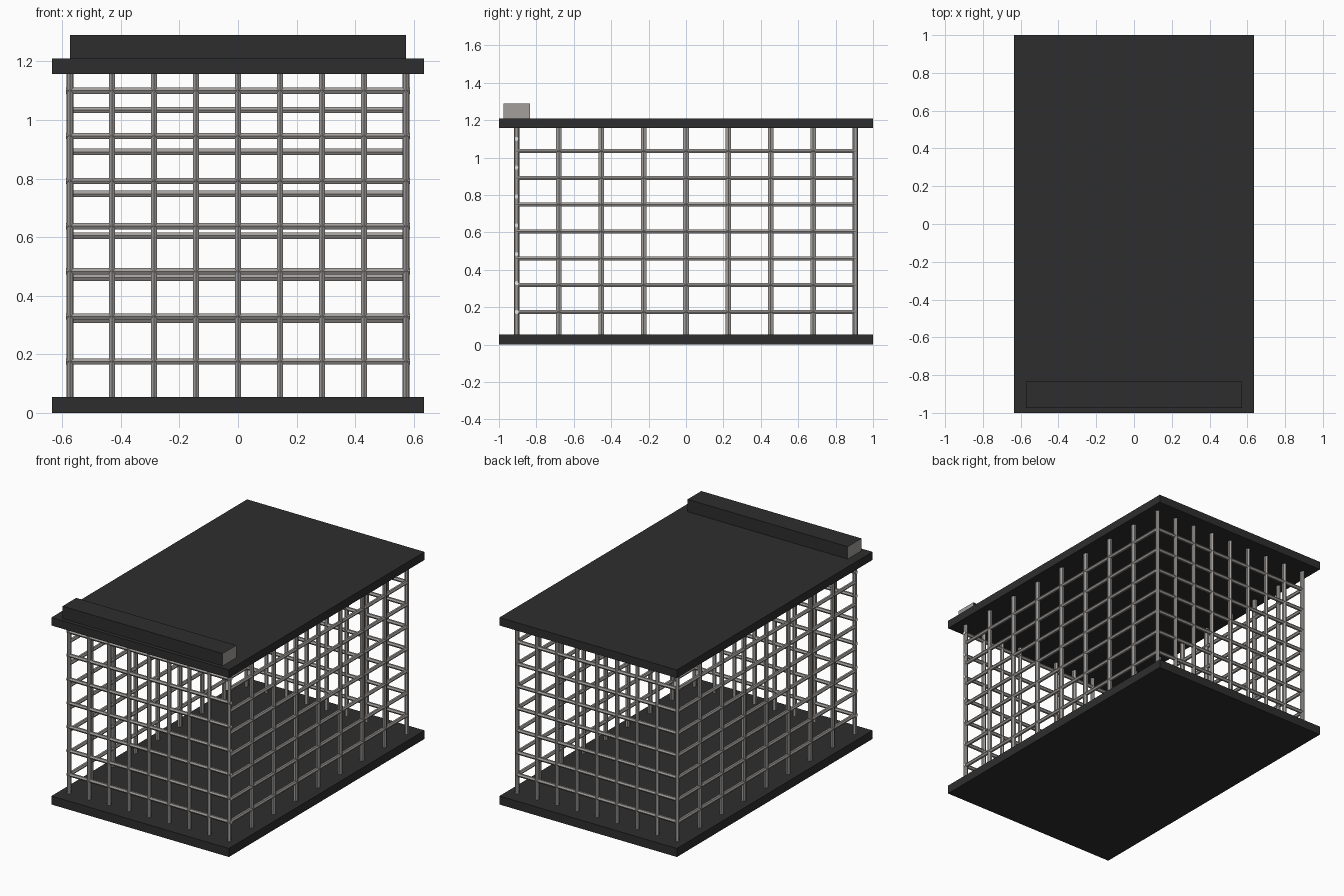
import bpy, bmesh, math
from mathutils import Vector

if "Cube" in bpy.data.objects:
    bpy.data.objects.remove(bpy.data.objects["Cube"])


def material(name, rgb):
    m = bpy.data.materials.new(name)
    m.diffuse_color = (*rgb, 1)
    m.use_nodes = True
    m.node_tree.nodes["Principled BSDF"].inputs["Base Color"].default_value = m.diffuse_color
    return m


DARK = material("dark charcoal", (0.027, 0.027, 0.027))
STEEL = material("warm grey metal", (0.36, 0.345, 0.33))
WHITE = material("white tip", (0.95, 0.95, 0.95))


def finish(name, bm, mats):
    bmesh.ops.recalc_face_normals(bm, faces=bm.faces)
    me = bpy.data.meshes.new(name)
    bm.to_mesh(me)
    bm.free()
    for m in mats:
        me.materials.append(m)
    ob = bpy.data.objects.new(name, me)
    bpy.context.collection.objects.link(ob)
    return ob


def box(name, x, y, z, end_mat=False):
    bm = bmesh.new()
    bmesh.ops.create_cube(bm, size=1)
    for v in bm.verts:
        v.co = Vector([(r[0] + r[1]) / 2 + c * (r[1] - r[0]) for c, r in zip(v.co, (x, y, z))])
    bm.normal_update()
    if end_mat:
        for f in bm.faces:
            f.material_index = 1 if abs(f.normal.x) > 0.9 else 0
    return finish(name, bm, [DARK, STEEL] if end_mat else [DARK])


def bar(bm, a, b, u, w, cap=0):
    """Six-sided bar from a to b; u points to a corner, w to a flat."""
    a, b, u, w = map(Vector, (a, b, u, w))
    rings = []
    for p in (a, b):
        rings.append([bm.verts.new(p + u * math.cos(i * math.pi / 3) + w * math.sin(i * math.pi / 3))
                      for i in range(6)])
    for i in range(6):
        j = (i + 1) % 6
        bm.faces.new((rings[0][i], rings[0][j], rings[1][j], rings[1][i]))
    for r in rings:
        bm.faces.new(r).material_index = cap


# base, roof and the raised beam on the front edge of the roof
X, Y = 0.574, 0.906
Z0, Z1 = 0.055, 1.16
box("base_plate", (-0.635, 0.635), (-1, 1), (0, Z0))
box("roof_plate", (-0.635, 0.635), (-1, 1), (Z1 - 0.002, 1.21))
box("roof_beam", (-0.573, 0.573), (-0.975, -0.835), (1.21, 1.29), True)

R = 0.0122
# front and back grilles; the front rails are spaced wider
for name, y, step, cap in (("front_grille", -Y, 0.1542, 1), ("back_grille", Y, 0.1433, 0)):
    bm = bmesh.new()
    for i in range(9):
        x = -X + i * X / 4
        bar(bm, (x, y, Z0), (x, y, Z1), (0, 0.0145, 0), (R, 0, 0))
    for k in range(7):
        z = 0.175 + k * step
        e = X + 0.0125 if cap else X
        bar(bm, (-e, y, z), (e, y, z), (0, R, 0), (0, 0, R), cap)
    finish(name, bm, [STEEL, WHITE])

# side grilles, sharing the corner posts with the front and back
for name, x in (("left_grille", -X), ("right_grille", X)):
    bm = bmesh.new()
    for i in range(1, 8):
        y = -Y + i * Y / 4
        bar(bm, (x, y, Z0), (x, y, Z1), (R, 0, 0), (0, 0.0175, 0))
    for k in range(7):
        z = 0.175 + k * 0.1433
        bar(bm, (x, -Y, z), (x, Y, z), (R, 0, 0), (0, 0, R))
    finish(name, bm, [STEEL])
